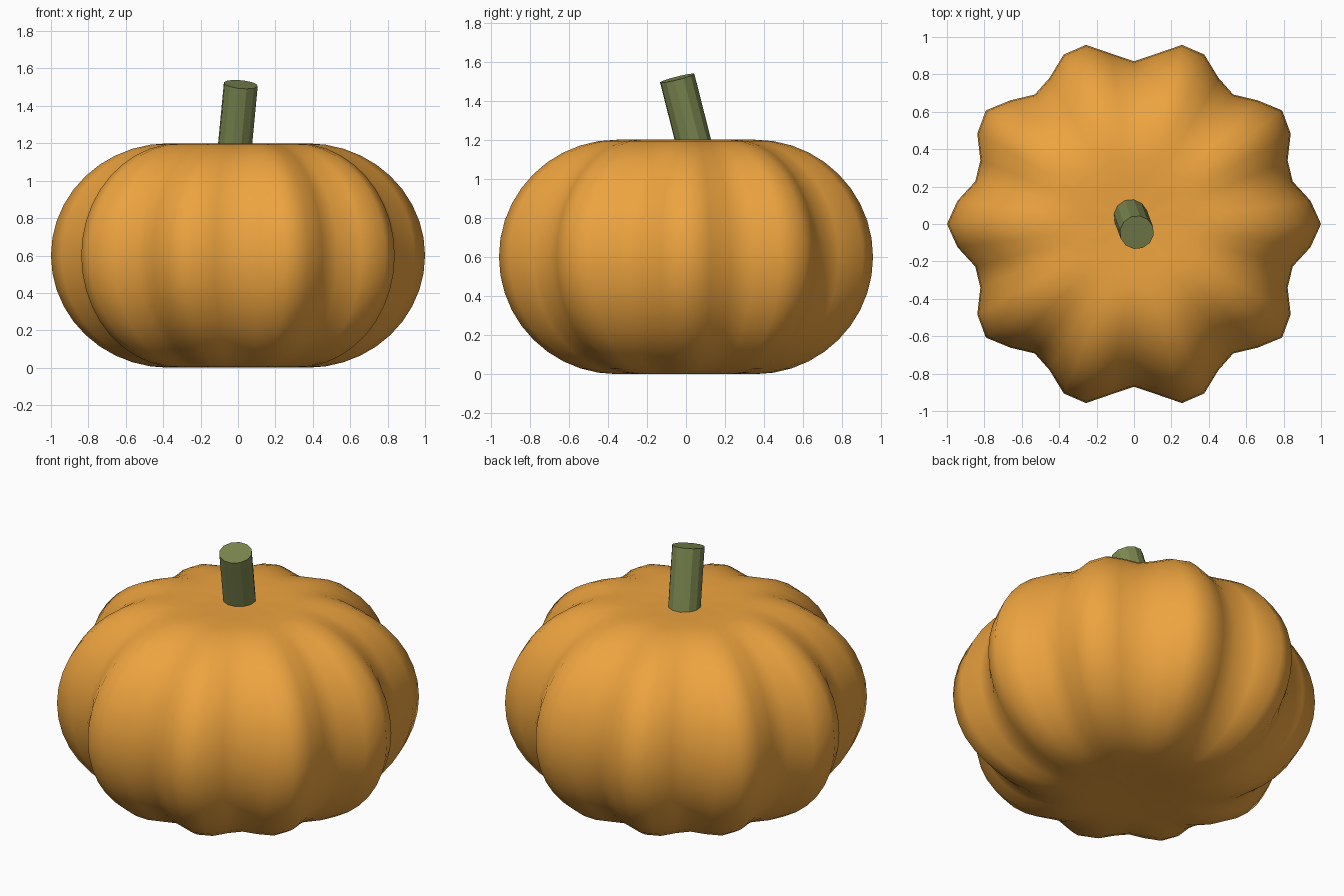
import bpy, bmesh
from math import sin, cos, pi, radians
from mathutils import Vector

if "Cube" in bpy.data.objects:
    bpy.data.objects.remove(bpy.data.objects["Cube"])


def material(name, color):
    m = bpy.data.materials.new(name)
    m.diffuse_color = color
    m.use_nodes = True
    m.node_tree.nodes["Principled BSDF"].inputs["Base Color"].default_value = m.diffuse_color
    return m


def finish(bm, name, mat):
    bmesh.ops.recalc_face_normals(bm, faces=bm.faces)
    me = bpy.data.meshes.new(name)
    bm.to_mesh(me)
    bm.free()
    ob = bpy.data.objects.new(name, me)
    bpy.context.collection.objects.link(ob)
    me.materials.append(mat)
    return ob


# Ribbed body: rounded profile swept around z, radius modulated by ten lobes
SEGS, STEPS = 48, 20
profile = [(0.12, 0.008), (0.25, 0.003)]
for i in range(STEPS + 1):
    a = -pi / 2 + pi * i / STEPS
    profile.append((0.37 + 0.63 * cos(a), 0.6 + 0.6 * sin(a)))
profile += [(0.25, 1.197), (0.12, 1.192)]

bm = bmesh.new()
rings = []
for r, z in profile:
    ring = []
    for s in range(SEGS):
        t = 2 * pi * s / SEGS
        k = r * (0.935 + 0.065 * cos(10 * t))
        ring.append(bm.verts.new((k * cos(t), k * sin(t), z)))
    rings.append(ring)
bottom = bm.verts.new((0, 0, 0.01))
top = bm.verts.new((0, 0, 1.19))
for s in range(SEGS):
    n = (s + 1) % SEGS
    for lo, hi in zip(rings, rings[1:]):
        bm.faces.new((lo[s], lo[n], hi[n], hi[s]))
    bm.faces.new((bottom, rings[0][n], rings[0][s]))
    bm.faces.new((top, rings[-1][s], rings[-1][n]))
body = finish(bm, "pumpkin_body", material("orange_skin", (0.85, 0.37, 0.05, 1)))
for p in body.data.polygons:
    p.use_smooth = True

# Leaning twelve-sided stem, its lower end sunk slightly into the body
tip = Vector((0.015, -0.045, 1.515))
axis = Vector((0.03, -0.08, 0.315)).normalized()
length = 0.36
bm = bmesh.new()
bmesh.ops.create_cone(bm, cap_ends=True, segments=12, radius1=0.092,
                      radius2=0.092, depth=length)
stem = finish(bm, "stem", material("green_stem", (0.2, 0.24, 0.08, 1)))
stem.rotation_mode = 'QUATERNION'
stem.rotation_quaternion = axis.to_track_quat('Z', 'Y')
stem.location = tip - axis * length / 2
